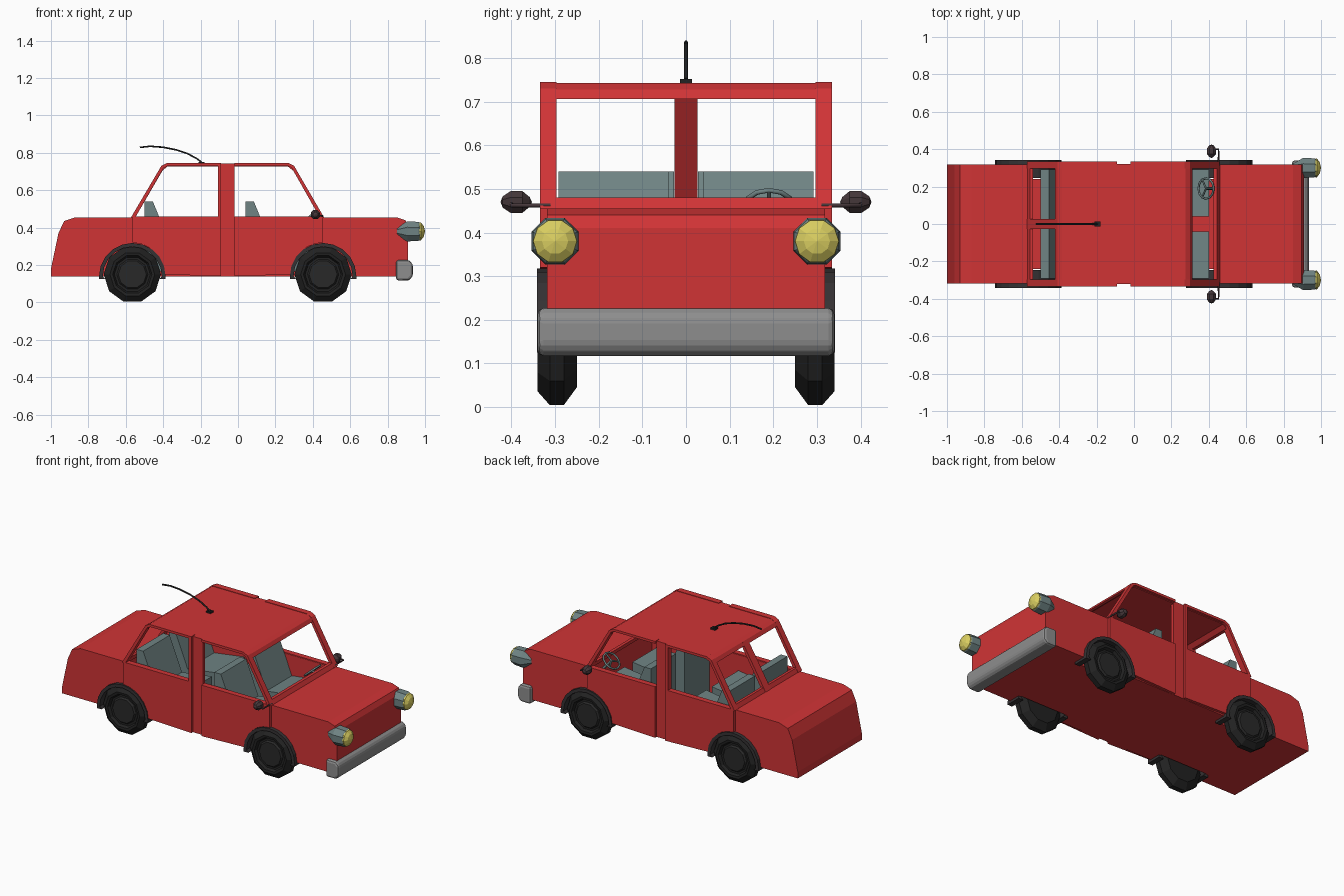
import bpy, bmesh
from math import sin, cos, radians, pi
from mathutils import Vector, Matrix

cube = bpy.data.objects.get("Cube")
if cube:
    bpy.data.objects.remove(cube, do_unlink=True)


def material(name, rgb):
    m = bpy.data.materials.new(name)
    m.use_nodes = True
    m.diffuse_color = (*rgb, 1)
    b = next(n for n in m.node_tree.nodes if n.type == 'BSDF_PRINCIPLED')
    b.inputs["Base Color"].default_value = (*rgb, 1)
    b.inputs["Roughness"].default_value = 0.7
    return m


RED = material("red paint", (0.63, 0.034, 0.036))
TEAL = material("grey teal", (0.16, 0.23, 0.23))
YELLOW = material("lamp yellow", (0.70, 0.62, 0.12))
GREY = material("bumper grey", (0.27, 0.27, 0.27))
TYRE = material("tyre black", (0.016, 0.016, 0.016))
HUB = material("hub black", (0.022, 0.022, 0.022))
ARCH = material("arch charcoal", (0.036, 0.032, 0.034))
MIRROR = material("mirror brown", (0.06, 0.038, 0.042))


def finish(bm, name, mat, mirror=False):
    bmesh.ops.remove_doubles(bm, verts=bm.verts, dist=1e-5)
    bmesh.ops.recalc_face_normals(bm, faces=bm.faces)
    me = bpy.data.meshes.new(name)
    bm.to_mesh(me)
    bm.free()
    me.materials.append(mat)
    ob = bpy.data.objects.new(name, me)
    bpy.context.collection.objects.link(ob)
    if mirror:
        mod = ob.modifiers.new("Mirror", 'MIRROR')
        mod.use_axis = (False, True, False)
    return ob


def prism(name, mat, pts, y0, y1, mirror=True):
    """Side profile in x, z pushed across from y0 to y1."""
    bm = bmesh.new()
    f = bm.faces.new([bm.verts.new((x, y0, z)) for x, z in pts])
    r = bmesh.ops.extrude_face_region(bm, geom=[f])
    moved = [v for v in r["geom"] if isinstance(v, bmesh.types.BMVert)]
    bmesh.ops.translate(bm, verts=moved, vec=(0, y1 - y0, 0))
    return finish(bm, name, mat, mirror)


def rect(x0, x1, z0, z1):
    return [(x0, z0), (x1, z0), (x1, z1), (x0, z1)]


def lathe(name, mat, profile, n, centre, axis, mirror=True):
    """Turn (radius, position) pairs around the x or y axis."""
    bm = bmesh.new()
    rings = []
    for r, t in profile:
        ring = []
        for i in range(n):
            a = -pi / 2 + (i + 0.5) * 2 * pi / n
            u, w = r * cos(a), r * sin(a)
            p = (t, u, w) if axis == 'x' else (u, t, w)
            ring.append(bm.verts.new(Vector(p) + Vector(centre)))
        rings.append(ring)
    for a, b in zip(rings, rings[1:]):
        for i in range(n):
            j = (i + 1) % n
            bm.faces.new((a[i], a[j], b[j], b[i]))
    return finish(bm, name, mat, mirror)


def tube(name, mat, pts, radius, mirror=False, cyclic=False):
    cu = bpy.data.curves.new(name, 'CURVE')
    cu.dimensions = '3D'
    cu.bevel_depth = radius
    cu.bevel_resolution = 1
    cu.use_fill_caps = True
    sp = cu.splines.new('POLY')
    sp.points.add(len(pts) - 1)
    for p, co in zip(sp.points, pts):
        p.co = (*co, 1)
    sp.use_cyclic_u = cyclic
    cu.materials.append(mat)
    ob = bpy.data.objects.new(name, cu)
    bpy.context.collection.objects.link(ob)
    if mirror:
        mod = ob.modifiers.new("Mirror", 'MIRROR')
        mod.use_axis = (False, True, False)
    return ob


def arc(cx, cz, r, a0, a1, n):
    angles = [radians(a0 + (a1 - a0) * i / n) for i in range(n + 1)]
    return [(cx + r * cos(a), cz + r * sin(a)) for a in angles]


REAR, FRONT, HUB_Z, SILL, TOP = -0.565, 0.455, 0.15, 0.455, 0.745

# Lower body with hollow cabin and wheel wells
body = prism("body", RED, [(-1, 0.14), (0.91, 0.14), (0.91, 0.41), (0.895, 0.44),
                           (0.85, SILL), (-0.87, SILL), (-0.93, 0.435),
                           (-0.96, 0.37), (-1, 0.18)], -0.318, 0.318, False)
cutters = [prism("cabin_cutter", RED, rect(-0.56, 0.445, 0.165, 0.6), -0.298, 0.298, False)]
for x in (REAR, FRONT):
    for s in (-1, 1):
        cutters.append(prism("well_cutter", RED, arc(x, HUB_Z, 0.166, 0, 345, 23),
                             s * 0.24, s * 0.4, False))
for c in cutters:
    c.hide_render = True
    c.hide_viewport = True
    c.display_type = 'WIRE'
    mod = body.modifiers.new("Cut", 'BOOLEAN')
    mod.object = c
    mod.operation = 'DIFFERENCE'
    mod.solver = 'EXACT'

# Doors: lower panels notched around the wheels, and window frames
prism("front_door", RED, [(-0.02, 0.14)] + arc(FRONT, HUB_Z, 0.17, 180, 90, 6)
      + [(FRONT, 0.46), (-0.02, 0.46)], 0.30, 0.335)
prism("rear_door", RED, [(-0.09, 0.14)] + arc(REAR, HUB_Z, 0.17, 0, 90, 6)
      + [(REAR, 0.46), (-0.09, 0.46)], 0.30, 0.335)
prism("front_window_frame", RED, [(-0.02, TOP), (0.27, TOP), (0.30, 0.73), (0.46, SILL),
                                  (0.437, SILL), (0.288, 0.718), (0.268, 0.73),
                                  (-0.02, 0.73)], 0.297, 0.335)
prism("rear_window_frame", RED, [(-0.09, SILL), (-0.09, TOP), (-0.38, TOP), (-0.41, 0.73),
                                 (-0.572, SILL), (-0.549, SILL), (-0.398, 0.718),
                                 (-0.375, 0.73), (-0.108, 0.73), (-0.108, SILL)],
      0.297, 0.335)
prism("middle_pillar", RED, rect(-0.108, -0.02, 0.14, 0.74), 0.297, 0.32)

# Roof, windscreen sill and rear window pillar
prism("roof", RED, [(-0.385, 0.742), (0.275, 0.742), (0.30, 0.728), (0.312, 0.706),
                    (0.293, 0.706), (0.268, 0.726), (-0.378, 0.726), (-0.403, 0.706),
                    (-0.423, 0.706), (-0.41, 0.728)], -0.32, 0.32, False)
prism("windscreen_sill", RED, [(0.462, 0.45), (0.445, 0.48), (0.425, 0.48), (0.437, 0.45)],
      -0.30, 0.30, False)
prism("rear_window_sill", RED, [(-0.572, 0.45), (-0.557, 0.48), (-0.54, 0.48),
                                (-0.55, 0.45)], -0.30, 0.30, False)
prism("rear_window_pillar", RED, [(-0.572, SILL), (-0.412, 0.725), (-0.392, 0.725),
                                  (-0.549, SILL)], -0.026, 0.026, False)

# Seats
def seat(name, x, inner, length):
    prism(name, TEAL, [(x, 0.165), (x, 0.54), (x + 0.045, 0.54), (x + 0.13, 0.33),
                       (x + length, 0.36), (x + length, 0.165)], inner, 0.292)


seat("front_seat", 0.04, 0.04, 0.36)
seat("rear_seat", -0.50, 0.028, 0.34)

# Steering wheel
hub = Vector((0.385, 0.19, 0.46))
tilt = Matrix.Rotation(radians(-42), 3, 'Y')
rim = [hub + tilt @ Vector((0.055 * cos(i * pi / 6), 0.055 * sin(i * pi / 6), 0))
       for i in range(12)]
tube("steering_rim", TEAL, rim, 0.006, cyclic=True)
for i in (0, 4, 8):
    tube("steering_spoke", TEAL, [hub, rim[i]], 0.005)
tube("steering_column", TEAL, [hub, hub + tilt @ Vector((0, 0, -0.09))], 0.008)

# Wheels and arches
for label, x in (("rear", REAR), ("front", FRONT)):
    c = (x, 0, HUB_Z)
    lathe(label + "_tyre", TYRE, [(0, 0.25), (0.11, 0.25), (0.153, 0.28), (0.153, 0.312),
                                  (0.12, 0.34), (0.105, 0.338), (0.096, 0.322), (0, 0.322)],
          10, c, 'y')
    lathe(label + "_hub", HUB, [(0.085, 0.32), (0.075, 0.332), (0, 0.332)], 10, c, 'y')
    outer = [(x + 0.178, 0.125)] + arc(x, 0.14, 0.178, 0, 180, 10) + [(x - 0.178, 0.125)]
    inner = [(x - 0.145, 0.125)] + arc(x, 0.14, 0.158, 180, 0, 10) + [(x + 0.145, 0.125)]
    prism(label + "_arch", ARCH, outer + inner, 0.245, 0.341)

# Headlights
lamp = (0, 0.30, 0.38)
lathe("headlight_housing", TEAL, [(0, 0.85), (0.024, 0.85), (0.058, 0.905), (0.055, 0.965),
                                  (0.048, 0.975), (0, 0.975)], 8, lamp, 'x')
lathe("headlight_lens", YELLOW, [(0.051, 0.97), (0.05, 0.978), (0.03, 0.993), (0, 1.0)],
      10, lamp, 'x')

# Bumper
bumper = prism("bumper", GREY, [(0.845, 0.117), (0.915, 0.117), (0.935, 0.14),
                                (0.935, 0.205), (0.915, 0.227), (0.845, 0.227)],
               -0.34, 0.34, False)
bev = bumper.modifiers.new("Bevel", 'BEVEL')
bev.width = 0.014
bev.segments = 2

# Wing mirrors
lathe("mirror_head", MIRROR, [(0, 0.353), (0.012, 0.358), (0.027, 0.375), (0.027, 0.402),
                              (0.014, 0.42), (0, 0.425)], 8, (0.414, 0, 0.47), 'y')
tube("mirror_arm", MIRROR, [(0.452, 0.31, 0.462), (0.452, 0.40, 0.462),
                            (0.42, 0.40, 0.468)], 0.005, mirror=True)

# Aerial
prism("aerial_base", TYRE, rect(-0.212, -0.18, 0.74, 0.752), -0.014, 0.014, False)
tube("aerial", TYRE, [(-0.195, 0, 0.75), (-0.22, 0, 0.769), (-0.27, 0, 0.796),
                      (-0.33, 0, 0.816), (-0.40, 0, 0.83), (-0.47, 0, 0.835),
                      (-0.525, 0, 0.829)], 0.005)
